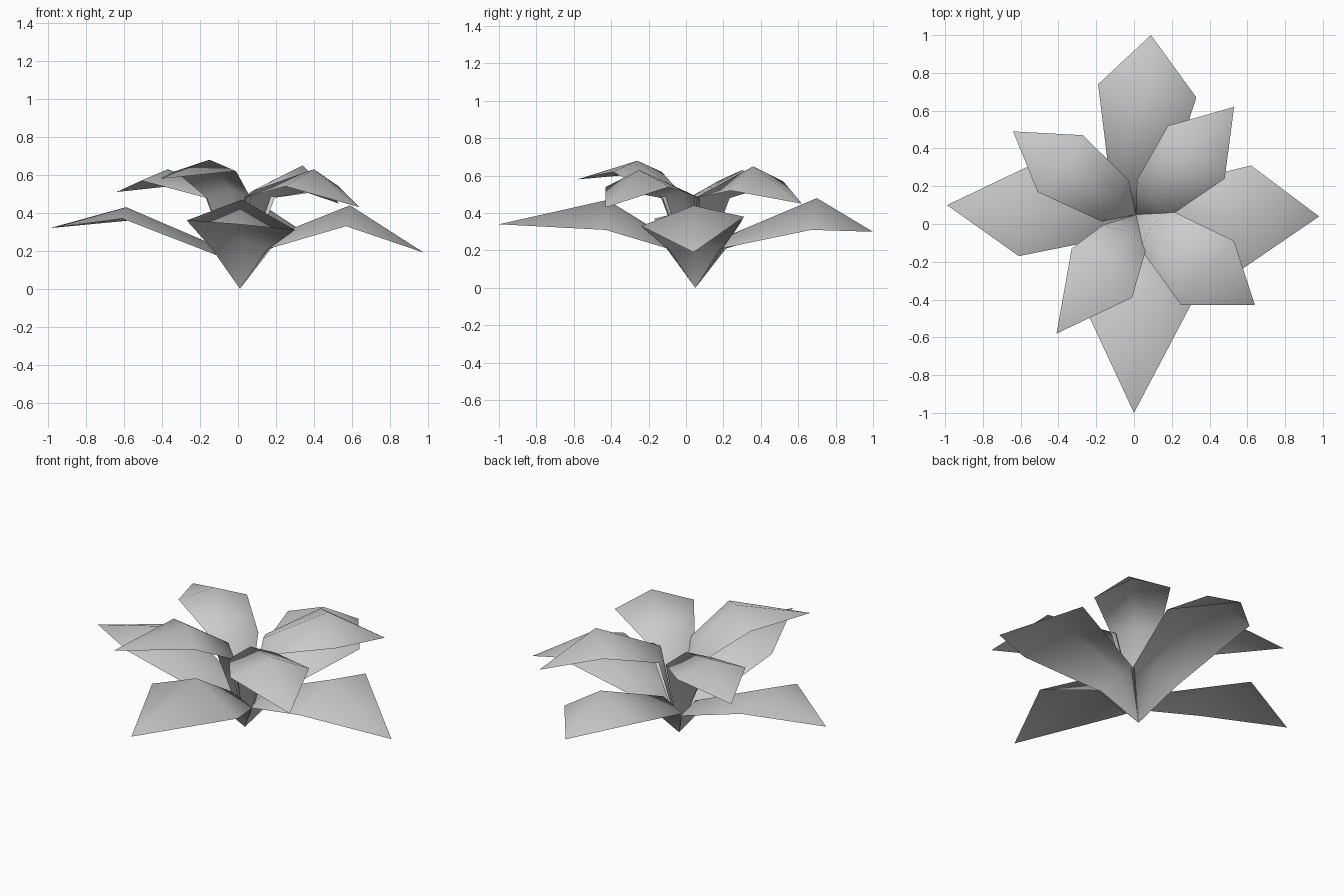
import bpy
from mathutils import Vector

old = bpy.data.objects.get("Cube")
if old:
    bpy.data.objects.remove(old)

grey = bpy.data.materials.new("petal_grey")
grey.use_nodes = True
colour = (0.6, 0.6, 0.6, 1)
grey.diffuse_color = colour
grey.node_tree.nodes["Principled BSDF"].inputs["Base Color"].default_value = colour

root = Vector((0.01, 0.05, 0))


def petal(name, tip, ridge, left, right, throat):
    """Folded petal: root point, narrow throat, wide shoulder, pointed tip."""
    tip, ridge, left, right = map(Vector, (tip, ridge, left, right))
    out = (ridge - root) * Vector((1, 1, 0))
    out.normalize()
    side = Vector((-out.y, out.x, 0))
    edge_out, half, edge_z, ridge_out, ridge_z = throat
    up = Vector((0, 0, 1))
    edge = root + out * edge_out + up * edge_z
    fold = root + out * ridge_out + up * ridge_z
    verts = [root, edge + side * half, fold, edge - side * half,
             left, ridge, right, tip]
    faces = [(0, 2, 1), (0, 3, 2), (1, 2, 5, 4), (2, 3, 6, 5),
             (4, 5, 7), (5, 6, 7)]
    mesh = bpy.data.meshes.new(name)
    mesh.from_pydata(verts, [], faces)
    mesh.materials.append(grey)
    mesh.shade_smooth()
    obj = bpy.data.objects.new(name, mesh)
    bpy.context.collection.objects.link(obj)


# Throat: edge reach, half width, edge height, ridge reach, ridge height
low = (0.15, 0.15, 0.21, 0.13, 0.26)
low_slim = (0.1, 0.12, 0.17, 0.11, 0.22)
high = (0.13, 0.13, 0.48, 0.1, 0.52)

# Lower ring of wide petals: tip, ridge, left shoulder, right shoulder
petal("lower_petal_back", (0.09, 1, 0.3), (0.07, 0.7, 0.48),
      (-0.19, 0.74, 0.37), (0.33, 0.67, 0.31), low)
petal("lower_petal_front", (0, -1, 0.34), (0.02, -0.42, 0.47),
      (0.3, -0.43, 0.31), (-0.27, -0.42, 0.36), low)
petal("lower_petal_left", (0.98, 0.04, 0.19), (0.59, 0.04, 0.44),
      (0.62, 0.31, 0.38), (0.57, -0.24, 0.33), low)
petal("lower_petal_right", (-0.99, 0.1, 0.32), (-0.59, 0.07, 0.43),
      (-0.61, -0.17, 0.37), (-0.57, 0.3, 0.36), low_slim)

# Upper ring of arched petals
petal("upper_petal_back_left", (0.53, 0.62, 0.45), (0.34, 0.36, 0.65),
      (0.18, 0.52, 0.57), (0.48, 0.24, 0.52), high)
petal("upper_petal_back_right", (-0.64, 0.49, 0.51), (-0.37, 0.3, 0.63),
      (-0.51, 0.17, 0.57), (-0.27, 0.47, 0.55), high)
petal("upper_petal_front_left", (0.64, -0.43, 0.43), (0.4, -0.25, 0.63),
      (0.53, -0.09, 0.54), (0.25, -0.43, 0.54), high)
petal("upper_petal_front_right", (-0.41, -0.58, 0.58), (-0.15, -0.26, 0.68),
      (-0.01, -0.39, 0.62), (-0.33, -0.13, 0.62), high)
